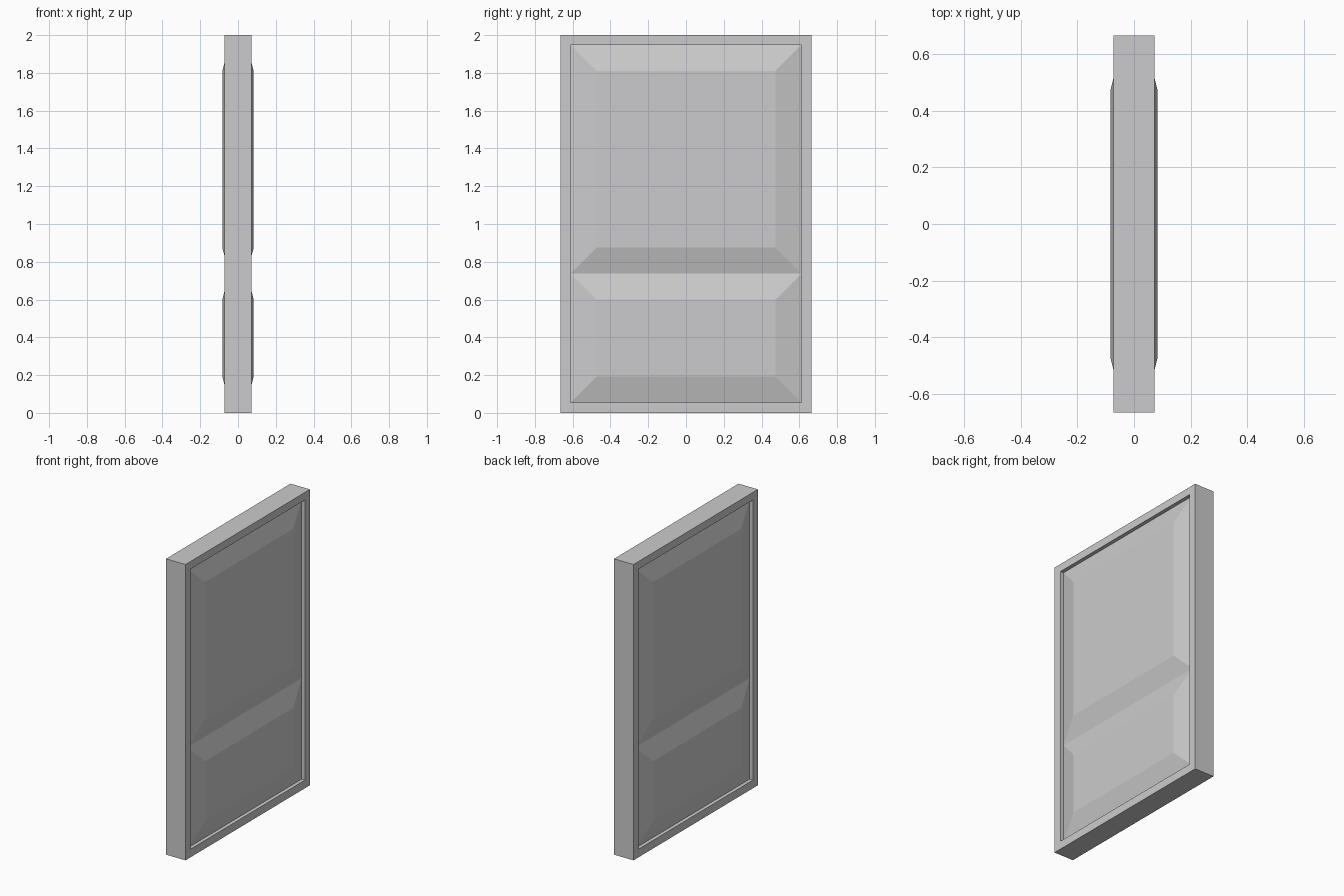
import bpy, bmesh

if "Cube" in bpy.data.objects:
    bpy.data.objects.remove(bpy.data.objects["Cube"])

FRAME_X, REVEAL_X, PANEL_X = 0.0725, 0.048, 0.083
HALF_W, OPEN_Y = 0.665, 0.611
OPEN_Z0, RAIL_Z, OPEN_Z1 = 0.055, 0.737, 1.948
SLOPE = 0.138  # width of each panel's sloped border

grey = bpy.data.materials.new("door grey")
grey.diffuse_color = (0.6, 0.6, 0.61, 1)
grey.use_nodes = True
grey.node_tree.nodes["Principled BSDF"].inputs["Base Color"].default_value = grey.diffuse_color


def finish(bm, name):
    bmesh.ops.recalc_face_normals(bm, faces=bm.faces)
    mesh = bpy.data.meshes.new(name)
    bm.to_mesh(mesh)
    bm.free()
    mesh.materials.append(grey)
    obj = bpy.data.objects.new(name, mesh)
    bpy.context.collection.objects.link(obj)
    return obj


def rect(bm, x, y, z0, z1):
    return [bm.verts.new((x, a, b)) for a, b in ((-y, z0), (y, z0), (y, z1), (-y, z1))]


def bridge(bm, a, b):
    for i in range(4):
        j = (i + 1) % 4
        bm.faces.new((a[i], a[j], b[j], b[i]))


# Frame: outer edge, both faces, and the recessed lip on each side
bm = bmesh.new()
outers = []
for s in (-1, 1):
    outer = rect(bm, s * FRAME_X, HALF_W, 0, 2)
    lip = rect(bm, s * FRAME_X, OPEN_Y, OPEN_Z0, OPEN_Z1)
    inner = rect(bm, s * REVEAL_X, OPEN_Y, OPEN_Z0, OPEN_Z1)
    bridge(bm, outer, lip)
    bridge(bm, lip, inner)
    outers.append(outer)
    # temporary cap keeps the shell closed for normal calculation
    bm.faces.new(inner).material_index = 1
bridge(bm, *outers)
bmesh.ops.recalc_face_normals(bm, faces=bm.faces)
caps = [f for f in bm.faces if f.material_index == 1]
bmesh.ops.delete(bm, geom=caps, context='FACES_ONLY')
finish(bm, "door_frame")

# Raised panels with sloped borders, on both sides of the door
for name, z0, z1 in (("lower_panel", OPEN_Z0, RAIL_Z), ("upper_panel", RAIL_Z, OPEN_Z1)):
    bm = bmesh.new()
    bases = []
    for s in (-1, 1):
        base = rect(bm, s * REVEAL_X, OPEN_Y, z0, z1)
        top = rect(bm, s * PANEL_X, OPEN_Y - SLOPE, z0 + SLOPE, z1 - SLOPE)
        bridge(bm, base, top)
        bm.faces.new(top)
        bases.append(base)
    bridge(bm, *bases)
    finish(bm, name)
